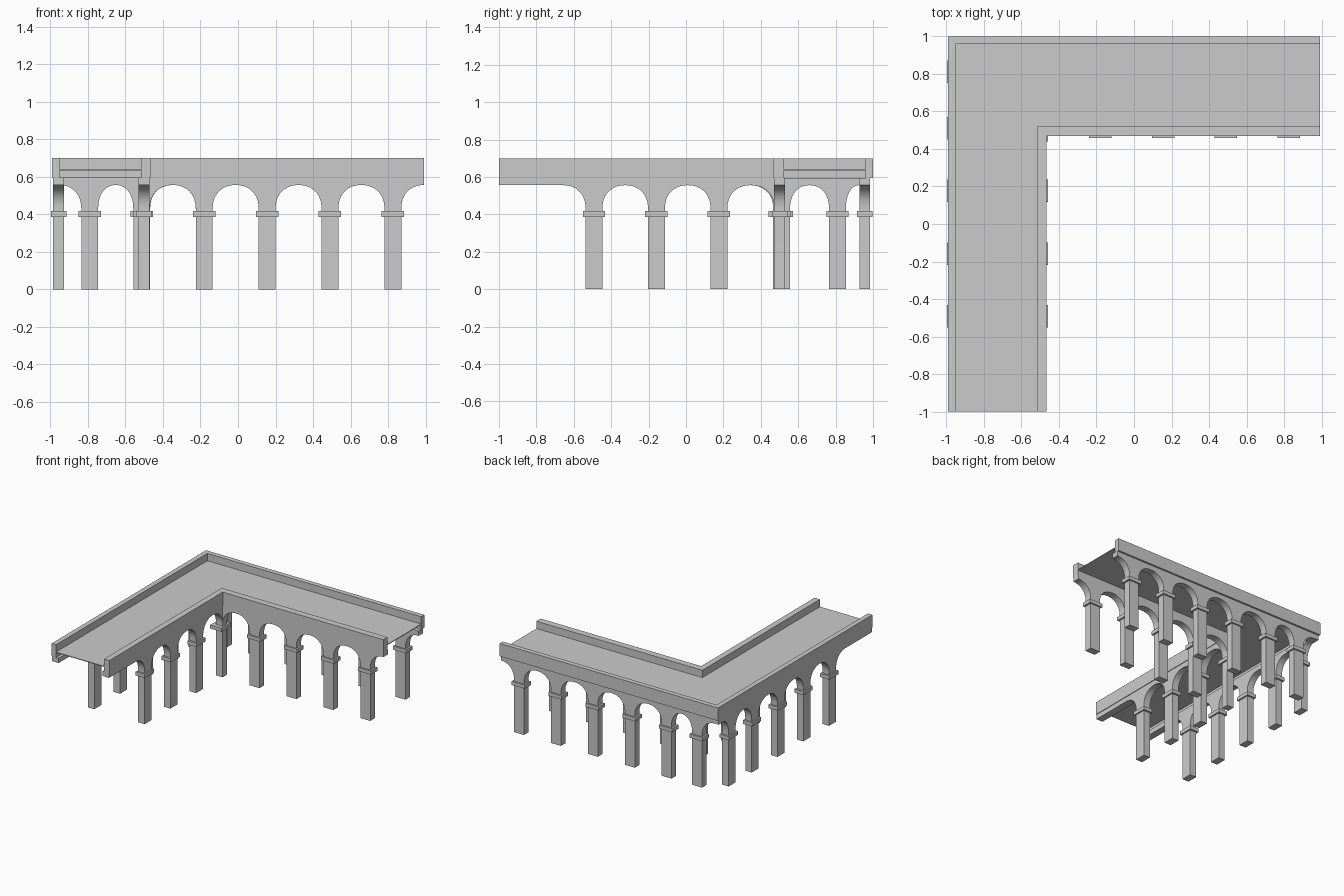
import bpy, bmesh, math

if "Cube" in bpy.data.objects:
    bpy.data.objects.remove(bpy.data.objects["Cube"])


def prism(name, pts, vec):
    """Closed solid from a flat outline swept along vec."""
    bm = bmesh.new()
    face = bm.faces.new([bm.verts.new(p) for p in pts])
    ext = bmesh.ops.extrude_face_region(bm, geom=[face])
    moved = [g for g in ext["geom"] if isinstance(g, bmesh.types.BMVert)]
    bmesh.ops.translate(bm, verts=moved, vec=vec)
    if not any(f.is_valid and all(v not in moved for v in f.verts) for f in bm.faces):
        bm.faces.new([bm.verts[i] for i in range(len(pts))])
    bmesh.ops.recalc_face_normals(bm, faces=bm.faces)
    me = bpy.data.meshes.new(name)
    bm.to_mesh(me)
    bm.free()
    ob = bpy.data.objects.new(name, me)
    bpy.context.collection.objects.link(ob)
    return ob


def slab(name, outline, z0, z1):
    return prism(name, [(x, y, z0) for x, y in outline], (0, 0, z1 - z0))


TOP, CROWN, SPRING = 0.595, 0.556, 0.43
STEPS, POWER = 12, 2 / 2.2


def arch_half(edge, width, side):
    """Half arch rising from a pillar edge towards side (+1 or -1)."""
    out = []
    for i in range(STEPS + 1):
        a = math.pi / 2 * i / STEPS
        out.append((edge + side * width * (1 - max(0, math.cos(a)) ** POWER),
                    SPRING + (CROWN - SPRING) * math.sin(a) ** POWER))
    return out


def arcade(name, axis, start, end, pillars, depth0, depth1):
    """Row of pillars and arches; pillars = [(centre, half width)], ascending."""
    prof = [(start, TOP)]
    if start < pillars[0][0] - pillars[0][1] - 0.01:
        prof.append((start, CROWN))
    for i, (c, h) in enumerate(pillars):
        lo, hi = c - h, c + h
        gap_l = (lo - sum(pillars[i - 1])) / 2 if i else min(0.12, lo - start)
        gap_r = ((pillars[i + 1][0] - pillars[i + 1][1] - hi) / 2
                 if i + 1 < len(pillars) else min(0.12, end - hi))
        if gap_l > 0.01:
            prof += arch_half(lo, gap_l, -1)[::-1]
        prof += [(lo, 0), (hi, 0)]
        if gap_r > 0.01:
            prof += arch_half(hi, gap_r, 1)
    if end > sum(pillars[-1]) + 0.01:
        prof.append((end, CROWN))
    prof.append((end, TOP))
    clean = [p for i, p in enumerate(prof) if math.dist(p, prof[i - 1]) > 1e-4]
    d = depth1 - depth0
    if axis == "x":
        ob = prism(name, [(s, depth0, z) for s, z in clean], (0, d, 0))
    else:
        ob = prism(name, [(depth0, s, z) for s, z in clean], (d, 0, 0))
    bpy.ops.object.select_all(action="DESELECT")
    ob.select_set(True)
    bpy.context.view_layer.objects.active = ob
    bpy.ops.object.shade_smooth_by_angle(angle=math.radians(30))
    # capital bands around each full pillar
    mid = (depth0 + depth1) / 2
    for c, h in pillars:
        if h < 0.04:
            continue
        a, b = (0.06, 0.041) if axis == "x" else (0.041, 0.06)
        x, y = (c, mid) if axis == "x" else (mid, c)
        slab(name + "_capital", [(x - a, y - b), (x + a, y - b),
                                 (x + a, y + b), (x - a, y + b)], 0.387, 0.417)


# channel: outer wall, inner wall and thin floor
slab("outer_wall", [(-.99, -1), (-.99, 1), (.99, 1), (.99, .96), (-.95, .96), (-.95, -1)], TOP, 0.7)
slab("inner_wall", [(-.515, -1), (-.515, .523), (.99, .523), (.99, .468), (-.466, .468), (-.466, -1)], TOP, 0.7)
slab("channel_floor", [(-.96, -1), (-.96, .97), (.99, .97), (.99, .5), (-.5, .5), (-.5, -1)], 0.634, 0.64)

# pillar rows
W = 0.045
long_x = [(-.18, W), (.155, W), (.49, W), (.825, W)]
long_y = [(-.492, W), (-.158, W), (.176, W)]
arcade("back_arcade", "x", -.985, .99, [(-.79, W), (-.513, W)] + long_x, .927, .985)
arcade("left_arcade", "y", -1, .927, long_y + [(.511, W), (.81, W)], -.985, -.927)
arcade("inner_back_arcade", "x", -.53, .99, [(-.5, .03)] + long_x, .471, .53)
arcade("inner_left_arcade", "y", -1, .5, long_y + [(.486, .014)], -.53, -.471)

# capital of the inner corner pillar
slab("corner_capital", [(-.56, .44), (-.457, .44), (-.457, .56), (-.56, .56)], 0.387, 0.417)
